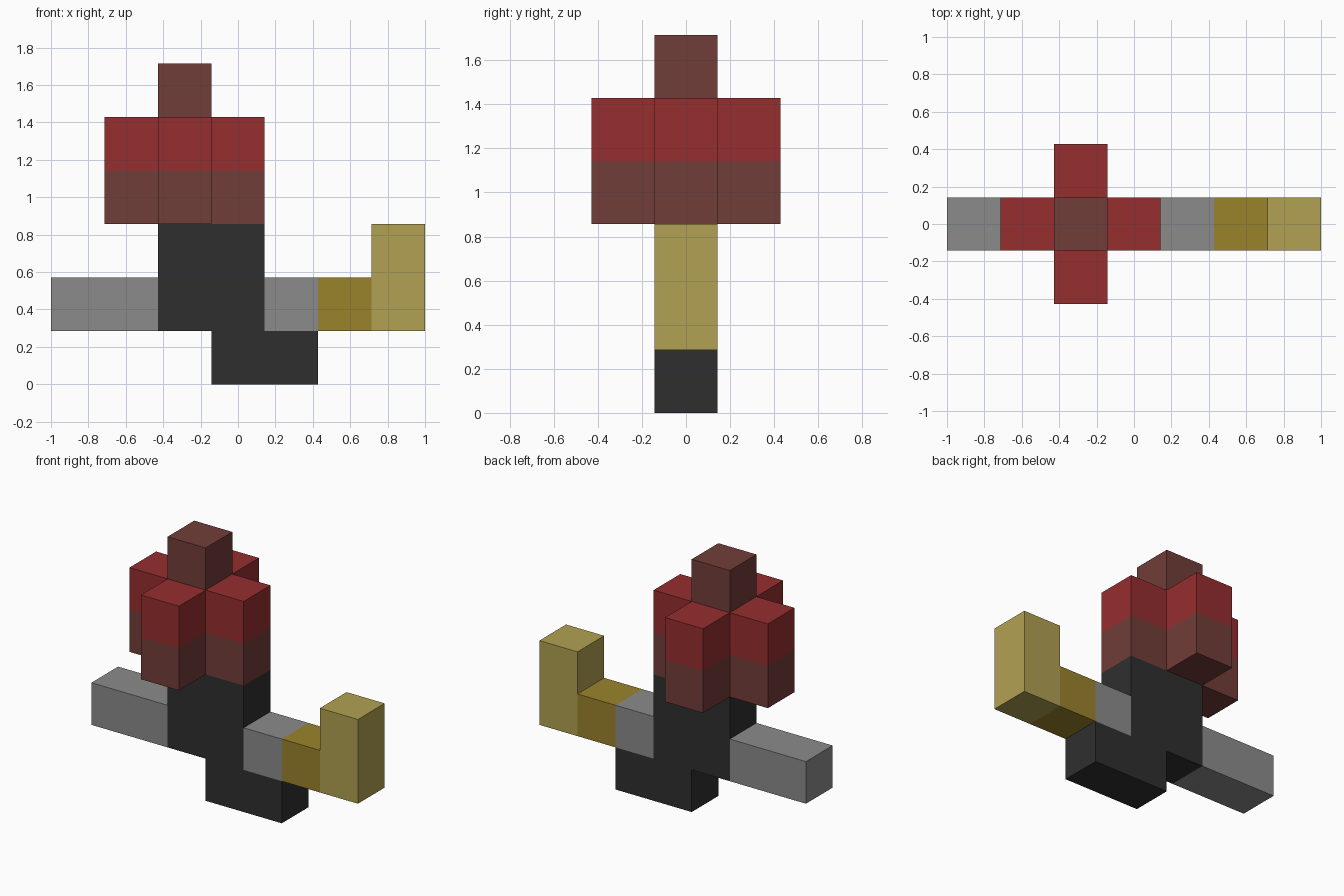
import bpy
import bmesh

cube = bpy.data.objects.get("Cube")
if cube:
    bpy.data.objects.remove(cube, do_unlink=True)

U = 2 / 7  # one block


def linear(c):
    c /= 255
    return c / 12.92 if c <= 0.04045 else ((c + 0.055) / 1.055) ** 2.4


def material(name, *rgb):
    m = bpy.data.materials.new(name)
    m.use_nodes = True
    col = (*[linear(c) for c in rgb], 1)
    m.diffuse_color = col
    bsdf = m.node_tree.nodes["Principled BSDF"]
    bsdf.inputs["Base Color"].default_value = col
    bsdf.inputs["Roughness"].default_value = 1
    return m


charcoal = material("charcoal", 47, 47, 47)
grey = material("grey", 139, 139, 139)
red = material("red", 150, 46, 47)
brown = material("brown", 113, 61, 56)
dark_gold = material("dark_gold", 154, 131, 44)
pale_gold = material("pale_gold", 177, 161, 82)


def prism(name, mat, outline, depth):
    """Extrude a flat outline, given in block units, along depth."""
    bm = bmesh.new()
    face = bm.faces.new([bm.verts.new([c * U for c in p]) for p in outline])
    ext = bmesh.ops.extrude_face_region(bm, geom=[face])
    moved = [v for v in ext["geom"] if isinstance(v, bmesh.types.BMVert)]
    bmesh.ops.translate(bm, verts=moved, vec=[c * U for c in depth])
    bmesh.ops.recalc_face_normals(bm, faces=bm.faces)
    mesh = bpy.data.meshes.new(name)
    bm.to_mesh(mesh)
    bm.free()
    mesh.materials.append(mat)
    obj = bpy.data.objects.new(name, mesh)
    bpy.context.collection.objects.link(obj)
    return obj


def slab(name, mat, outline):
    """Side outline (x, z), one block deep in y."""
    return prism(name, mat, [(x - 3.5, -0.5, z) for x, z in outline], (0, 1, 0))


def block(name, mat, x0, x1, z0, z1):
    return slab(name, mat, [(x0, z0), (x1, z0), (x1, z1), (x0, z1)])


def cross(name, mat, z):
    """Plus-shaped layer, one block high, centred on the head."""
    corner = [(1.5, -0.5), (1.5, 0.5), (0.5, 0.5)]
    pts = []
    for _ in range(4):
        pts += corner
        corner = [(-y, x) for x, y in corner]
    return prism(name, mat, [(x - 1, y, z) for x, y in pts], (0, 0, 1))


# Stepped body with the foot offset to one side
slab("body", charcoal, [(3, 0), (5, 0), (5, 1), (4, 1), (4, 3), (2, 3), (2, 1), (3, 1)])

# Arms
block("right_arm", grey, 0, 2, 1, 2)
block("left_arm", grey, 4, 5, 1, 2)
block("left_wrist", dark_gold, 5, 6, 1, 2)
block("raised_hand", pale_gold, 6, 7, 1, 3)

# Head, cap and knob
cross("head", brown, 3)
cross("cap", red, 4)
block("cap_knob", brown, 2, 3, 5, 6)
